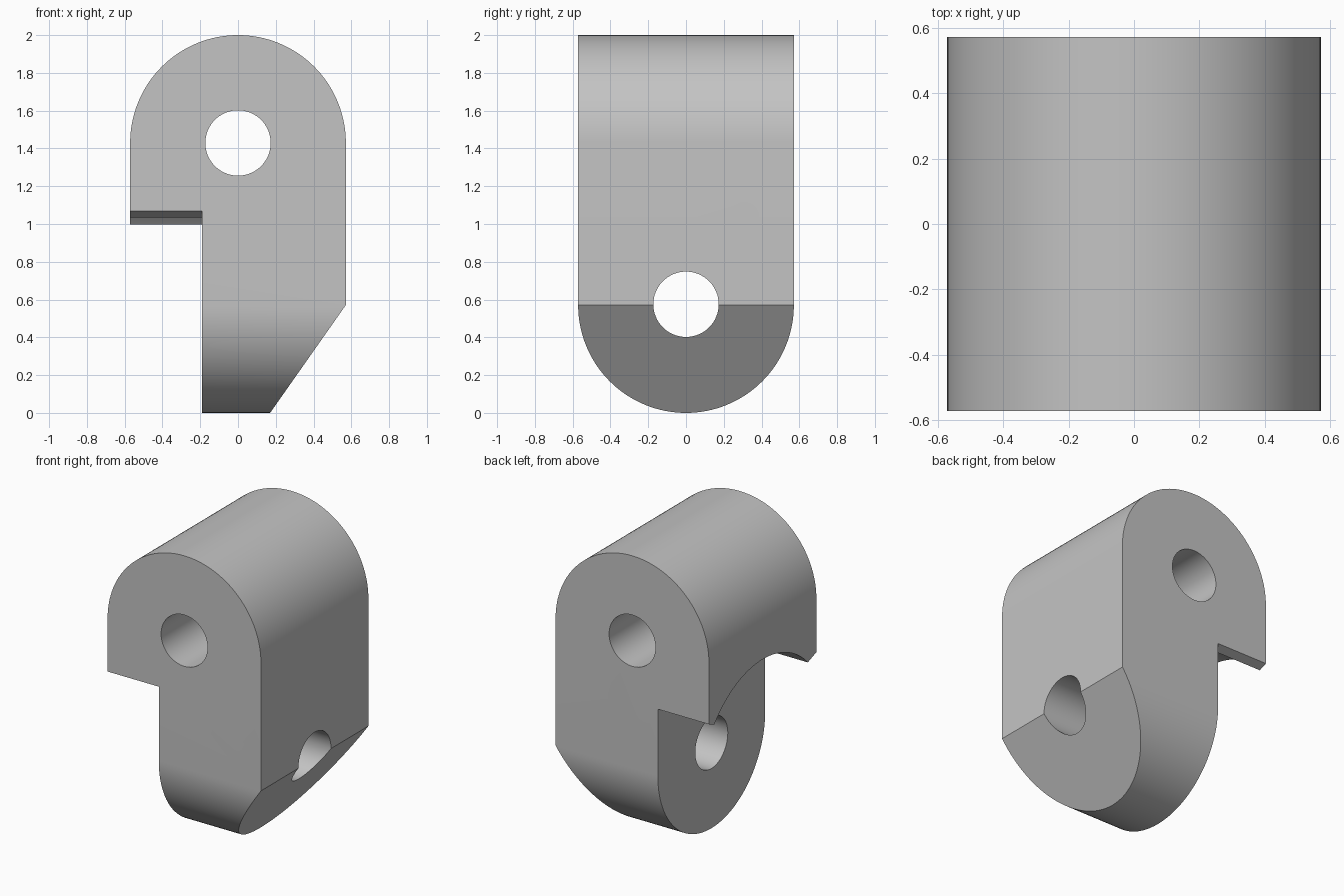
import bpy
import bmesh
from math import sin, cos, asin, pi, radians
from mathutils import Vector

if "Cube" in bpy.data.objects:
    bpy.data.objects.remove(bpy.data.objects["Cube"], do_unlink=True)

R = 0.571            # radius of both rounded ends, also half the width
TOP = 2 - R          # centre height of the upper eye
BORE = 0.173
CLEAR = 0.667        # clearance radius of the hollow shoulder
STEP = -0.19         # x of the lug wall
SLOPE = 0.38         # slope of the shoulder lips

grey = bpy.data.materials.new("plain grey")
grey.use_nodes = True
grey.diffuse_color = (0.55, 0.55, 0.55, 1)
grey.node_tree.nodes["Principled BSDF"].inputs["Base Color"].default_value = grey.diffuse_color


def arc(cz, r, start, end, n=64):
    """Points of an arc about (0, cz)."""
    return [(r * cos(start + (end - start) * i / n),
             cz + r * sin(start + (end - start) * i / n)) for i in range(n + 1)]


def prism(name, profile, axis, low, high):
    """Extrude a (horizontal, z) profile along x or y."""
    bm = bmesh.new()
    place = (lambda h, z: (low, h, z)) if axis == "x" else (lambda h, z: (h, low, z))
    face = bm.faces.new([bm.verts.new(place(h, z)) for h, z in profile])
    moved = bmesh.ops.extrude_face_region(bm, geom=[face])["geom"]
    shift = Vector((high - low, 0, 0) if axis == "x" else (0, high - low, 0))
    bmesh.ops.translate(bm, vec=shift, verts=[v for v in moved if isinstance(v, bmesh.types.BMVert)])
    bmesh.ops.recalc_face_normals(bm, faces=bm.faces)
    mesh = bpy.data.meshes.new(name)
    bm.to_mesh(mesh)
    bm.free()
    mesh.materials.append(grey)
    obj = bpy.data.objects.new(name, mesh)
    bpy.context.collection.objects.link(obj)
    return obj


def combine(target, tool, operation):
    """Apply a boolean and discard the tool."""
    bpy.context.view_layer.objects.active = target
    mod = target.modifiers.new(tool.name, "BOOLEAN")
    mod.operation = operation
    mod.solver = "EXACT"
    mod.object = tool
    bpy.ops.object.modifier_apply(modifier=mod.name)
    bpy.data.objects.remove(tool, do_unlink=True)


# Body: rounded top, chamfered lower corner
body = prism("pivot_block", arc(TOP, R, 0, pi) + [(-R, 0), (0.17, 0), (R, R)], "y", -1, 1)

# Rounded lower end, which also trims the depth
combine(body, prism("lower_round", arc(R, R, -pi, 0) + [(R, 3), (-R, 3)], "x", -1, 1), "INTERSECT")

# Hollow shoulder beside the lug, with a sloping lip at each end
front_angle = pi - asin((1.034 - R) / CLEAR)
back_angle = asin((0.997 - R) / CLEAR)
hollow = arc(R, CLEAR, back_angle, front_angle)
(back_y, back_z), (front_y, front_z) = hollow[0], hollow[-1]
hollow += [(-0.8, front_z + SLOPE * (front_y + 0.8)), (-0.8, -1),
           (0.8, -1), (0.8, back_z + SLOPE * (0.8 - back_y))]
combine(body, prism("shoulder_cut", hollow, "x", -1, STEP), "DIFFERENCE")

# Crossed pin holes
for name, height, axis in (("upper_bore", TOP, "y"), ("lower_bore", 0.575, "x")):
    combine(body, prism(name, arc(height, BORE, 0, 2 * pi)[:-1], axis, -1.2, 1.2), "DIFFERENCE")

body.select_set(True)
bpy.context.view_layer.objects.active = body
bpy.ops.object.shade_smooth_by_angle(angle=radians(30))
